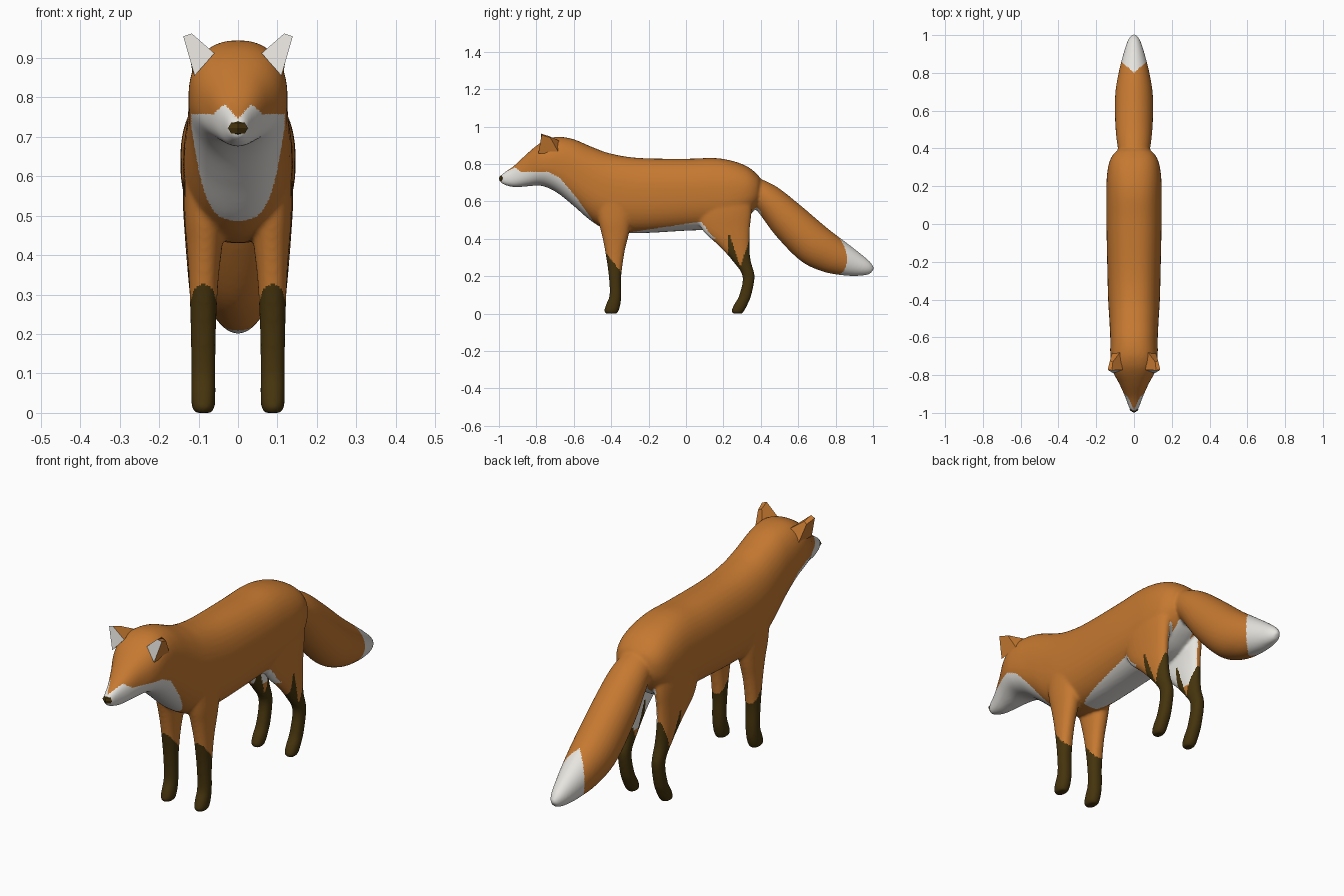
import bpy, bmesh, math
from mathutils import Vector

if "Cube" in bpy.data.objects:
    bpy.data.objects.remove(bpy.data.objects["Cube"])


def material(name, rgb):
    m = bpy.data.materials.new(name)
    m.diffuse_color = (*rgb, 1)
    m.use_nodes = True
    m.node_tree.nodes["Principled BSDF"].inputs["Base Color"].default_value = m.diffuse_color
    return m


ORANGE = material("orange_fur", (0.56, 0.19, 0.03))
WHITE = material("white_fur", (0.8, 0.78, 0.74))
DARK = material("dark_brown_fur", (0.06, 0.034, 0.004))


def catmull(points, steps):
    """Smooth a list of equal-length tuples."""
    out, n = [], len(points)
    for i in range(n - 1):
        p = [points[min(max(i + k, 0), n - 1)] for k in (-1, 0, 1, 2)]
        for s in range(steps):
            t = s / steps
            out.append([0.5 * (2 * b + (c - a) * t + (2 * a - 5 * b + 4 * c - d) * t * t
                               + (3 * b - a - 3 * c + d) * t ** 3) for a, b, c, d in zip(*p)])
    return out + [list(points[-1])]


def loft(bm, sections, up, power=1.0, sides=32):
    """Sections are (x, y, z, half width, half height along up)."""
    rings = []
    for x, y, z, hx, hv in catmull(sections, 6):
        ring = []
        for k in range(sides):
            a = 2 * math.pi * k / sides
            c, s = math.cos(a), math.sin(a)
            c, s = (math.copysign(abs(v) ** power, v) for v in (c, s))
            ring.append(bm.verts.new(Vector((x + hx * c, y, z)) + up * (hv * s)))
        rings.append(ring)
    for r0, r1 in zip(rings, rings[1:]):
        for k in range(sides):
            j = (k + 1) % sides
            bm.faces.new((r0[k], r0[j], r1[j], r1[k]))
    bm.faces.new(rings[0])
    bm.faces.new(rings[-1])


def add_object(name, bm, mats):
    bmesh.ops.recalc_face_normals(bm, faces=bm.faces)
    me = bpy.data.meshes.new(name)
    bm.to_mesh(me)
    bm.free()
    for m in mats:
        me.materials.append(m)
    ob = bpy.data.objects.new(name, me)
    bpy.context.collection.objects.link(ob)
    return ob


bm = bmesh.new()

# Head, neck and trunk: y, top, bottom, half width
trunk = [(-0.993, 0.735, 0.705, 0.012), (-0.975, 0.752, 0.69, 0.025), (-0.92, 0.79, 0.676, 0.045),
         (-0.85, 0.855, 0.68, 0.076), (-0.79, 0.905, 0.685, 0.108), (-0.74, 0.933, 0.673, 0.123),
         (-0.68, 0.945, 0.64, 0.126), (-0.60, 0.932, 0.575, 0.126), (-0.50, 0.89, 0.49, 0.131),
         (-0.40, 0.855, 0.44, 0.137), (-0.25, 0.832, 0.43, 0.141), (0.0, 0.828, 0.443, 0.146),
         (0.15, 0.832, 0.45, 0.146), (0.25, 0.816, 0.47, 0.144), (0.33, 0.785, 0.52, 0.13),
         (0.38, 0.745, 0.57, 0.10), (0.40, 0.72, 0.61, 0.06)]
loft(bm, [(0, y, (t + b) / 2, w, (t - b) / 2) for y, t, b, w in trunk], Vector((0, 0, 1)), 0.85, 40)

# Tail: y, z, half width, half thickness
tail = [(0.32, 0.69, 0.07, 0.06), (0.43, 0.615, 0.09, 0.083), (0.543, 0.50, 0.10, 0.105),
        (0.68, 0.373, 0.10, 0.113), (0.79, 0.305, 0.083, 0.10), (0.89, 0.262, 0.058, 0.073),
        (0.96, 0.238, 0.036, 0.045), (0.995, 0.226, 0.015, 0.02)]
loft(bm, [(0, *p) for p in tail], Vector((0, 0.6, 0.8)))

# Legs: z, front y, back y, x centre, half width
front_leg = [(0.62, -0.49, -0.27, 0.083, 0.052), (0.50, -0.47, -0.29, 0.084, 0.052),
             (0.42, -0.45, -0.306, 0.085, 0.045), (0.33, -0.432, -0.328, 0.087, 0.037),
             (0.20, -0.413, -0.346, 0.088, 0.032), (0.10, -0.409, -0.346, 0.088, 0.031),
             (0.05, -0.427, -0.35, 0.088, 0.031), (0.015, -0.438, -0.36, 0.088, 0.029),
             (0.0, -0.43, -0.368, 0.088, 0.022)]
hind_leg = [(0.66, 0.10, 0.35, 0.083, 0.05), (0.55, 0.06, 0.352, 0.09, 0.05),
            (0.45, 0.085, 0.342, 0.094, 0.041), (0.36, 0.178, 0.34, 0.093, 0.035),
            (0.28, 0.25, 0.347, 0.09, 0.031), (0.20, 0.302, 0.367, 0.089, 0.028),
            (0.10, 0.285, 0.35, 0.088, 0.029), (0.05, 0.258, 0.33, 0.088, 0.03),
            (0.015, 0.243, 0.312, 0.088, 0.028), (0.0, 0.25, 0.30, 0.088, 0.021)]
for side in (-1, 1):
    for leg in (front_leg, hind_leg):
        loft(bm, [(side * x, (f + b) / 2, z, w, (b - f) / 2) for z, f, b, x, w in leg],
             Vector((0, 1, 0)), 0.9, 24)

# Blend the parts into one smooth skin
body = add_object("body", bm, [ORANGE, WHITE, DARK])
remesh = body.modifiers.new("blend", 'REMESH')
remesh.mode = 'VOXEL'
remesh.voxel_size = 0.0065
soften = body.modifiers.new("soften", 'SMOOTH')
soften.factor = 0.5
soften.iterations = 12
bpy.context.view_layer.update()
skin = bpy.data.meshes.new_from_object(body.evaluated_get(bpy.context.evaluated_depsgraph_get()))
body.modifiers.clear()
body.data = skin
skin.name = "body"
skin.materials.clear()
for m in (ORANGE, WHITE, DARK):
    skin.materials.append(m)

# Upper edge of the white muzzle and throat, as (y, z)
throat = [(-1.01, 0.74), (-0.92, 0.785), (-0.88, 0.757), (-0.74, 0.76), (-0.68, 0.73),
          (-0.60, 0.64), (-0.50, 0.50), (-0.45, 0.38), (-0.40, 0.33)]


def throat_edge(y):
    for (y0, z0), (y1, z1) in zip(throat, throat[1:]):
        if y <= y1:
            return z0 + (z1 - z0) * (y - y0) / (y1 - y0)
    return 0


def fur(c, n):
    """Colour slot by place: 0 orange, 1 white, 2 dark."""
    x, y, z = abs(c.x), c.y, c.z
    if y > 0.5:                                    # tail tip
        return 1 if y > 0.80 + 0.9 * x else 0
    if y < 0 and z < 0.22 + 1.25 * abs(y + 0.345):  # front socks
        if z < 0.335:
            return 2
    if 0.225 < y < 0.38 and z < min(0.42, 0.25 + 3 * abs(y - 0.29)):  # hind socks
        return 2
    if y < -0.4 and z < throat_edge(y):            # muzzle, throat and chest
        if z < 0.745 + 1.2 * x and (z > 0.66 or x < 0.052 + 0.167 * (z - 0.33)):
            return 1
    if -0.3 < y < 0.3 and n.z < -0.2 and x < 0.12 and 0.40 < z < 0.45 + 0.15 * (y + 0.2):
        return 1                                   # belly
    inward = n.x * c.x < 0
    if 0.05 < y < 0.4 and 0.3 < z < 0.58 and x < 0.085 and (inward or x < 0.05):
        return 1                                   # inner thighs and rump
    return 0


for f in skin.polygons:
    f.use_smooth = True
    f.material_index = fur(f.center, f.normal)

# Ears: a white front face with orange sides tapering back into the skull
for side, name in ((-1, "right_ear"), (1, "left_ear")):
    bm = bmesh.new()
    pts = [(0.06, -0.772, 0.912), (0.11, -0.79, 0.855), (0.139, -0.772, 0.955), (0.117, -0.775, 0.962),
           (0.075, -0.68, 0.925), (0.115, -0.68, 0.86), (0.128, -0.725, 0.94), (0.112, -0.73, 0.948)]
    v = [bm.verts.new((side * x, y, z)) for x, y, z in pts]
    front = bm.faces.new(v[:4])
    front.material_index = 1
    bm.faces.new(v[4:])
    for i in range(4):
        j = (i + 1) % 4
        bm.faces.new((v[i], v[j], v[4 + j], v[4 + i]))
    add_object(name, bm, [ORANGE, WHITE])

# Nose: small faceted diamond
bm = bmesh.new()
bmesh.ops.create_uvsphere(bm, u_segments=4, v_segments=4, radius=1)
for v in bm.verts:
    v.co = Vector((v.co.x * 0.025, v.co.y * 0.016 - 0.984, v.co.z * 0.019 + 0.722))
add_object("nose", bm, [DARK])
